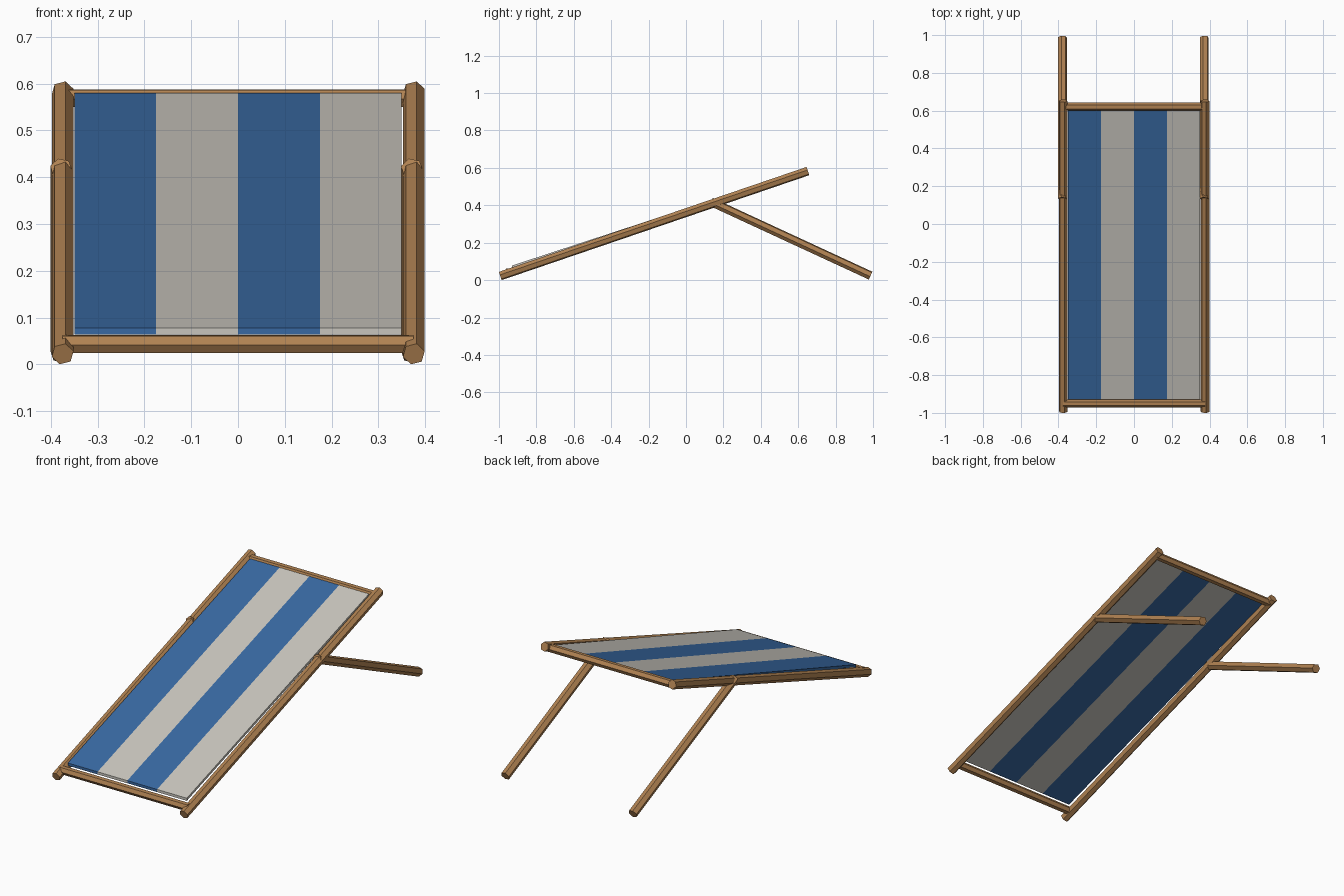
import bpy, bmesh, math
from mathutils import Vector, Matrix

if "Cube" in bpy.data.objects:
    bpy.data.objects.remove(bpy.data.objects["Cube"], do_unlink=True)


def material(name, rgb):
    mat = bpy.data.materials.new(name)
    mat.use_nodes = True
    mat.diffuse_color = (*rgb, 1)
    mat.node_tree.nodes["Principled BSDF"].inputs["Base Color"].default_value = (*rgb, 1)
    return mat


WOOD = material("warm wood", (0.44, 0.225, 0.085))
BLUE = material("blue canvas", (0.04, 0.14, 0.36))
PALE = material("pale canvas", (0.58, 0.56, 0.51))


def finish(name, bm, mats):
    bmesh.ops.recalc_face_normals(bm, faces=bm.faces)
    mesh = bpy.data.meshes.new(name)
    bm.to_mesh(mesh)
    bm.free()
    for mat in mats:
        mesh.materials.append(mat)
    obj = bpy.data.objects.new(name, mesh)
    bpy.context.collection.objects.link(obj)
    return obj


def bar(name, start, end, side, turn, radius):
    """Six-sided wooden pole; side is the zero direction of its cross-section."""
    start, end, side = Vector(start), Vector(end), Vector(side)
    axis = (end - start).normalized()
    up = axis.cross(side)
    if up.z < 0:
        up = -up
    bm = bmesh.new()
    rings = []
    for centre in (start, end):
        ring = []
        for i in range(6):
            a = math.radians(turn + 60 * i)
            ring.append(bm.verts.new(centre + radius * (math.cos(a) * side + math.sin(a) * up)))
        rings.append(ring)
        bm.faces.new(ring)
    for i in range(6):
        j = (i + 1) % 6
        bm.faces.new((rings[0][i], rings[0][j], rings[1][j], rings[1][i]))
    return finish(name, bm, [WOOD])


# Long side rails and the props behind them
for side, rail_x, leg_x in (("right", -0.375, -0.378), ("left", 0.376, 0.372)):
    bar(side + "_rail", (rail_x, -0.993, 0.022), (rail_x, 0.652, 0.583), (1, 0, 0), 15, 0.024)
    bar(side + "_prop_leg", (leg_x, 0.133, 0.419), (leg_x, 0.987, 0.024), (1, 0, 0), -13, 0.024)

# Cross bars at the foot and head
for name, y, z in (("foot_crossbar", -0.95, 0.0435), ("head_crossbar", 0.622, 0.569)):
    bar(name, (-0.375, y, z), (0.375, y, z), (0, 1, 0), 5, 0.021)

# Sloping canvas panel, cut into four stripes
bm = bmesh.new()
bmesh.ops.create_cube(bm, size=1, matrix=Matrix.Diagonal((0.7, 1.53, 0.014, 1)))
for x in (-0.175, 0, 0.175):
    bmesh.ops.bisect_plane(bm, geom=bm.verts[:] + bm.edges[:] + bm.faces[:],
                           plane_co=(x, 0, 0), plane_no=(1, 0, 0))
for v in bm.verts:
    v.co.y -= 0.165
    v.co.z += 0.376 + 0.328 * v.co.y
for f in bm.faces:
    f.material_index = int((f.calc_center_median().x + 0.3499) / 0.175) % 2
finish("canvas", bm, [BLUE, PALE])
